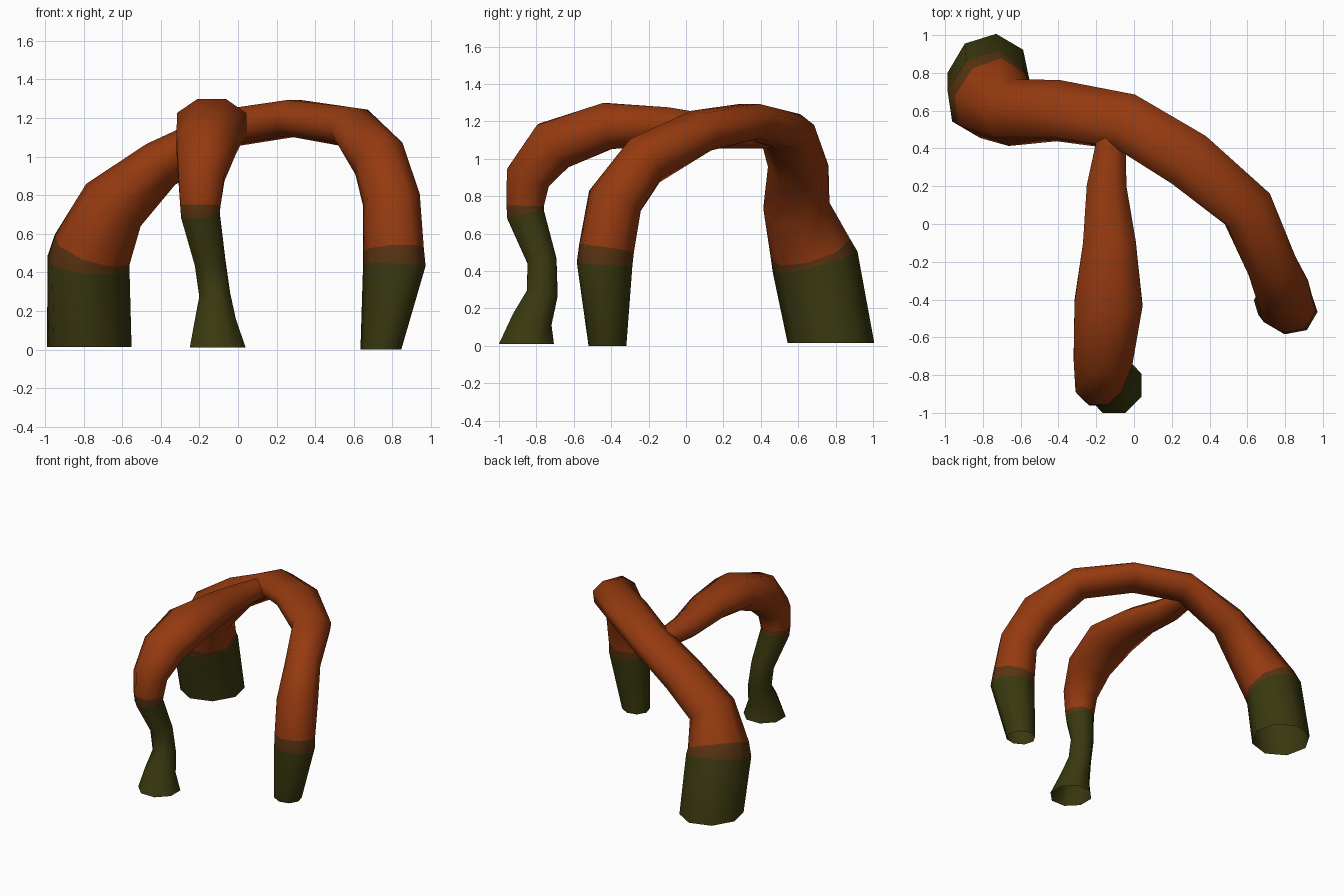
import bpy, bmesh, math
from mathutils import Vector

cube = bpy.data.objects.get("Cube")
if cube:
    bpy.data.objects.remove(cube)

SIDES = 8


def make_material(name, color):
    mat = bpy.data.materials.new(name)
    mat.use_nodes = True
    mat.diffuse_color = (*color, 1)
    mat.node_tree.nodes["Principled BSDF"].inputs["Base Color"].default_value = (*color, 1)
    return mat


MATS = [make_material("burnt orange", (0.30, 0.042, 0.005)),
        make_material("dark olive", (0.042, 0.040, 0.005)),
        make_material("olive brown", (0.10, 0.034, 0.006))]
ORANGE, OLIVE, BROWN = range(3)


def tube(name, side, rings, colors, level_ends):
    """Sweep an open octagon; each ring is (x, y, z, radius along side, other radius)."""
    bm = bmesh.new()
    centers = [Vector(r[:3]) for r in rings]
    last = len(rings) - 1
    k = 1 / math.cos(math.pi / SIDES)
    loops = []
    for i, (c, r) in enumerate(zip(centers, rings)):
        before, after = centers[max(i - 1, 0)], centers[min(i + 1, last)]
        t = ((c - before).normalized() + (after - c).normalized()).normalized()
        if i in level_ends:
            t = Vector((0, 0, math.copysign(1, t.z)))
        u = (side - t * side.dot(t)).normalized()
        v = t.cross(u)
        loop = []
        for j in range(SIDES):
            ang = (j + 0.5) * math.tau / SIDES
            loop.append(bm.verts.new(c + u * (r[3] * k * math.cos(ang)) + v * (r[4] * k * math.sin(ang))))
        loops.append(loop)
    for lo, hi, col in zip(loops, loops[1:], colors):
        for j in range(SIDES):
            n = (j + 1) % SIDES
            bm.faces.new((lo[j], lo[n], hi[n], hi[j])).material_index = col
    mesh = bpy.data.meshes.new(name)
    bm.to_mesh(mesh)
    bm.free()
    for m in MATS:
        mesh.materials.append(m)
    obj = bpy.data.objects.new(name, mesh)
    bpy.context.collection.objects.link(obj)
    bpy.ops.object.select_all(action='DESELECT')
    obj.select_set(True)
    bpy.context.view_layer.objects.active = obj
    bpy.ops.object.shade_smooth_by_angle(angle=math.radians(60))


# Main arch from the thick back foot over to the left foot
arch = [
    (-0.77, 0.775, 0.015, 0.22, 0.20),
    (-0.775, 0.69, 0.45, 0.225, 0.195),
    (-0.755, 0.665, 0.52, 0.21, 0.19),
    (-0.645, 0.59, 0.75, 0.165, 0.165),
    (-0.40, 0.60, 0.96, 0.155, 0.115),
    (-0.04, 0.54, 1.15, 0.15, 0.095),
    (0.29, 0.34, 1.20, 0.155, 0.093),
    (0.60, 0.08, 1.15, 0.14, 0.105),
    (0.73, -0.22, 0.99, 0.12, 0.14),
    (0.795, -0.38, 0.775, 0.14, 0.14),
    (0.805, -0.425, 0.52, 0.135, 0.15),
    (0.81, -0.435, 0.44, 0.135, 0.155),
    (0.74, -0.42, 0.0, 0.093, 0.10),
]
tube("main_arch", Vector((0.5, 0.85, 0)), arch,
     [OLIVE, BROWN] + [ORANGE] * 8 + [BROWN, OLIVE], (0, 12))

# Front leg branching off the arch
leg = [
    (-0.115, 0.50, 1.12, 0.07, 0.065),
    (-0.145, 0.20, 1.14, 0.105, 0.085),
    (-0.13, -0.10, 1.175, 0.14, 0.10),
    (-0.135, -0.42, 1.175, 0.18, 0.125),
    (-0.165, -0.71, 1.07, 0.155, 0.14),
    (-0.19, -0.845, 0.90, 0.12, 0.12),
    (-0.195, -0.86, 0.75, 0.105, 0.10),
    (-0.195, -0.857, 0.70, 0.10, 0.10),
    (-0.145, -0.77, 0.455, 0.08, 0.078),
    (-0.12, -0.768, 0.28, 0.08, 0.083),
    (-0.118, -0.822, 0.14, 0.107, 0.107),
    (-0.105, -0.853, 0.01, 0.145, 0.147),
]
tube("front_leg", Vector((1, 0, 0)), leg,
     [ORANGE] * 6 + [BROWN] + [OLIVE] * 4, (11,))
